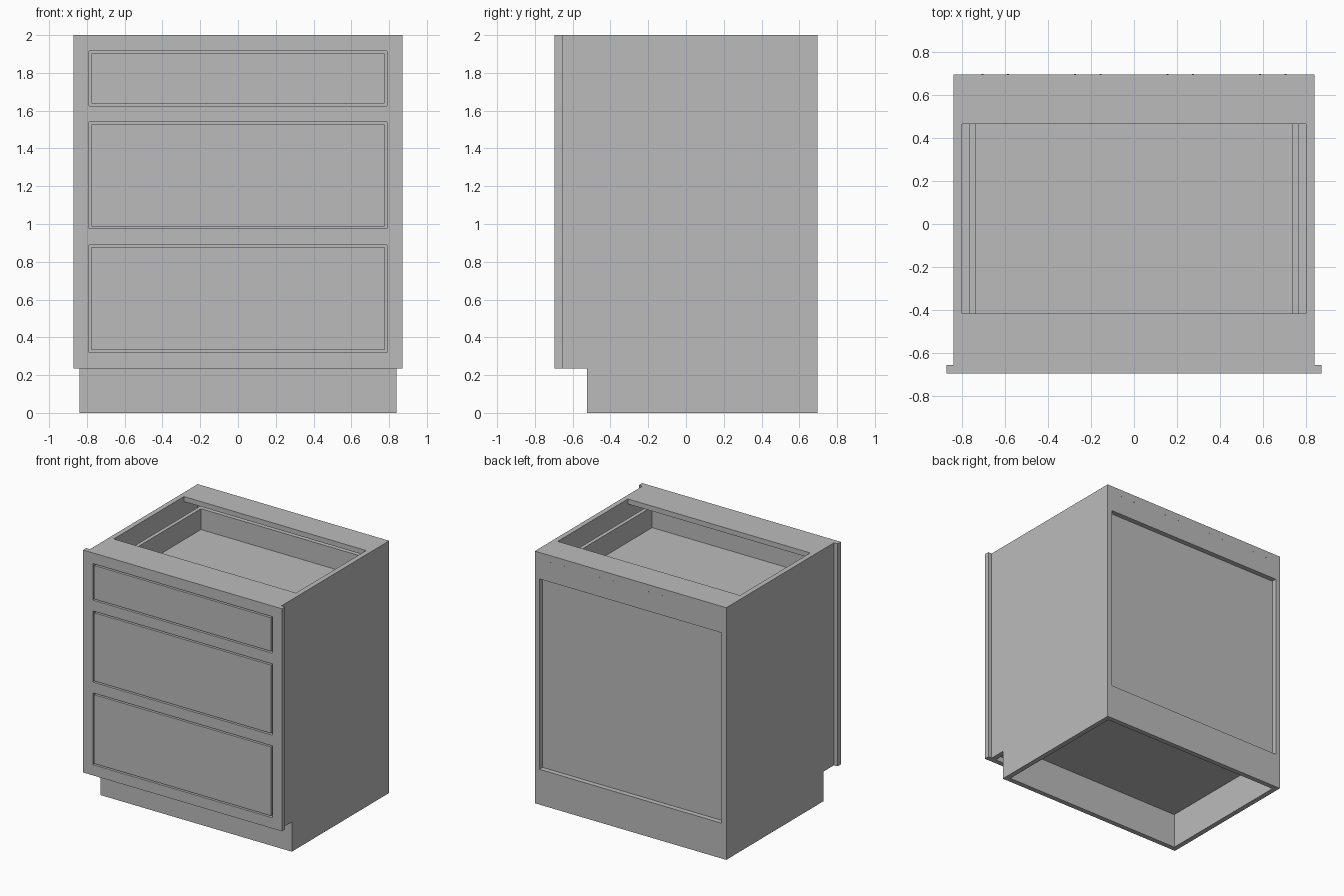
import bpy
import bmesh

if "Cube" in bpy.data.objects:
    bpy.data.objects.remove(bpy.data.objects["Cube"], do_unlink=True)

grey = bpy.data.materials.new("plain grey")
grey.use_nodes = True
grey.diffuse_color = (0.5, 0.5, 0.5, 1)
grey.node_tree.nodes["Principled BSDF"].inputs["Base Color"].default_value = (0.5, 0.5, 0.5, 1)


def finish(name, bm):
    bmesh.ops.recalc_face_normals(bm, faces=bm.faces)
    mesh = bpy.data.meshes.new(name)
    bm.to_mesh(mesh)
    bm.free()
    mesh.materials.append(grey)
    obj = bpy.data.objects.new(name, mesh)
    bpy.context.scene.collection.objects.link(obj)
    return obj


def extrude(bm, offset):
    """Thicken the flat faces in bm by an offset vector."""
    geom = bmesh.ops.extrude_face_region(bm, geom=bm.faces[:], use_keep_orig=True)["geom"]
    bmesh.ops.translate(bm, vec=offset, verts=[g for g in geom if isinstance(g, bmesh.types.BMVert)])


def sheet(name, place, us, vs, holes, offset):
    """Board made of grid cells, leaving out the cells listed as holes."""
    bm = bmesh.new()
    grid = [[bm.verts.new(place(u, v)) for v in vs] for u in us]
    for i in range(len(us) - 1):
        for j in range(len(vs) - 1):
            if (i, j) not in holes:
                bm.faces.new((grid[i][j], grid[i + 1][j], grid[i + 1][j + 1], grid[i][j + 1]))
    extrude(bm, offset)
    bmesh.ops.dissolve_limit(bm, angle_limit=0.01, verts=bm.verts, edges=bm.edges)
    return finish(name, bm)


def box(name, x, y, z):
    return sheet(name, lambda u, v: (u, v, z[0]), x, y, [], (0, 0, z[1] - z[0]))


T = 0.04                      # board thickness
FRONT, BACK = -0.695, 0.695
INNER, OUTER = 0.80, 0.84     # side panel faces
BAY = (-INNER, INNER)
KICK, NOTCH = -0.525, 0.235   # toe space
DECK = 0.28

# Side panels with toe notch
outline = [(KICK, 0), (BACK, 0), (BACK, 2), (FRONT + T, 2), (FRONT + T, NOTCH), (KICK, NOTCH)]
for side, x in (("right", -OUTER), ("left", INNER)):
    bm = bmesh.new()
    bm.faces.new([bm.verts.new((x, y, z)) for y, z in outline])
    extrude(bm, (T, 0, 0))
    finish(side + "_side_panel", bm)

# Face frame with three drawer openings
openings = [(0.32, 0.89), (0.975, 1.54), (1.625, 1.915)]
levels = [NOTCH] + [z for pair in openings for z in pair] + [2]
sheet("face_frame", lambda u, v: (u, FRONT, v), [-0.872, -0.788, 0.788, 0.872], levels,
      [(1, 1), (1, 3), (1, 5)], (0, T, 0))

# Top stretchers around the open bay, and the back frame
box("front_stretcher", BAY, (FRONT + T, -0.415), (2 - T, 2))
box("back_stretcher", BAY, (0.465, BACK - T), (2 - T, 2))
box("back_top_rail", BAY, (BACK - T, BACK), (1.79, 2))
box("back_bottom_rail", BAY, (BACK - T, BACK), (0, DECK))
box("back_panel", BAY, (BACK - T - 0.02, BACK - T), (DECK, 2 - T))

# Base
box("bottom_deck", BAY, (FRONT + T, BACK - T), (DECK, DECK + T))
box("toe_kick", BAY, (KICK, KICK + T), (0, DECK))

# Drawers: inset front, box walls and floor
GAP, W, WALL = 0.012, 0.765, 0.03
Y0, Y1 = FRONT + T, 0.615
for label, (low, high) in zip(("bottom", "middle", "top"), openings):
    name = label + "_drawer"
    box(name + "_front", (-0.788 + GAP, 0.788 - GAP), (FRONT, Y0), (low + GAP, high - GAP))
    z = (low + 0.05, high - T)
    ring = [-W, -W + WALL, W - WALL, W]
    sheet(name + "_walls", lambda u, v: (u, v, z[0]), ring, [Y0, Y0 + WALL, Y1 - WALL, Y1],
          [(1, 1)], (0, 0, z[1] - z[0]))
    box(name + "_floor", ring[1:3], (Y0 + WALL, Y1 - WALL), (z[0] + 0.015, z[0] + 0.035))

# Small screw heads along the back top rail
for n, centre in enumerate((-0.645, -0.215, 0.215, 0.645)):
    for dx in (-0.06, 0.06):
        bpy.ops.mesh.primitive_cylinder_add(vertices=10, radius=0.005, depth=0.004,
                                            location=(centre + dx, BACK, 1.945),
                                            rotation=(1.5708, 0, 0))
        screw = bpy.context.object
        screw.name = "back_screw"
        screw.data.materials.append(grey)
